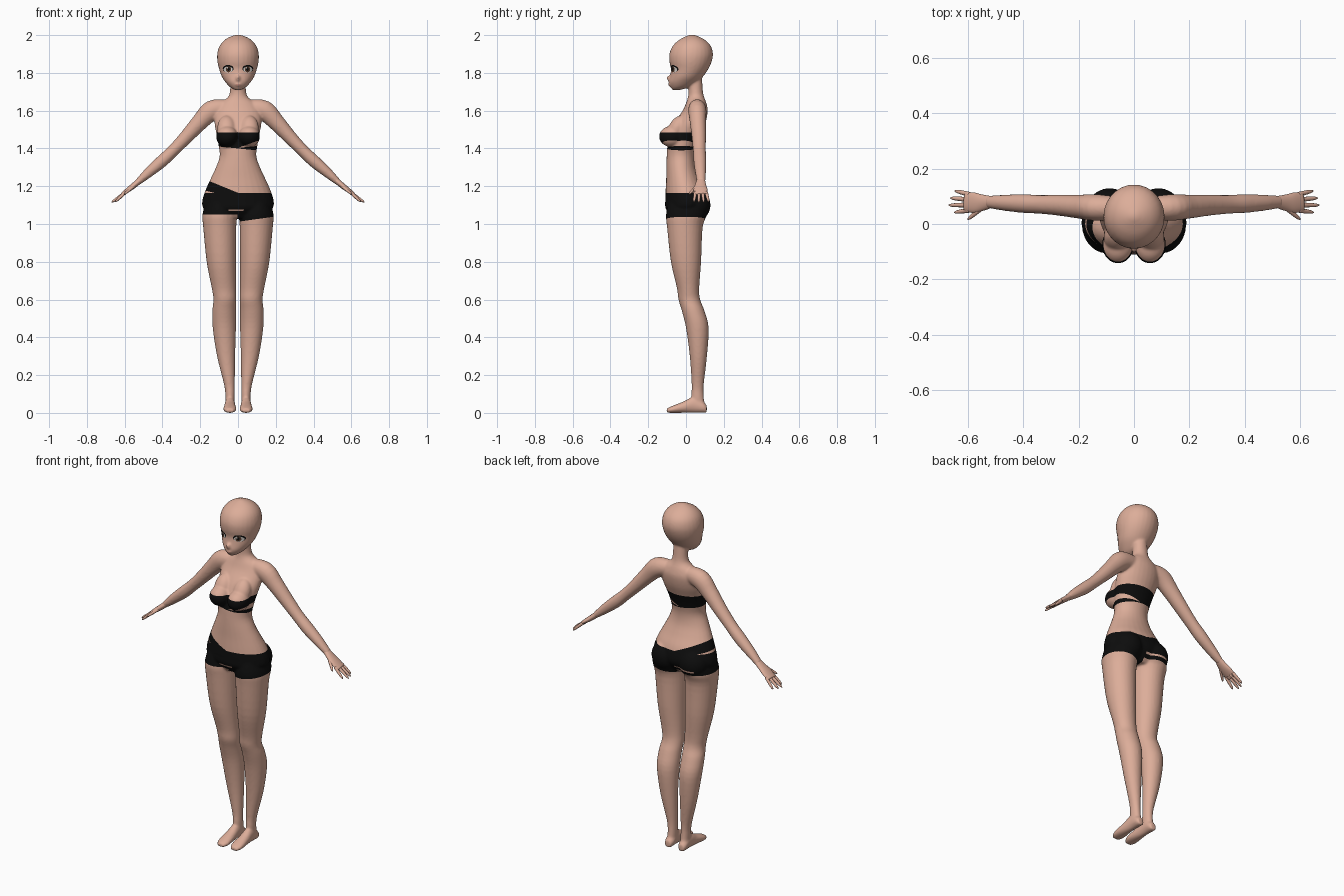
import bpy, bmesh, math
from mathutils import Vector, Matrix
from mathutils.bvhtree import BVHTree

if "Cube" in bpy.data.objects:
    bpy.data.objects.remove(bpy.data.objects["Cube"], do_unlink=True)

X, Y, Z = Vector((1, 0, 0)), Vector((0, 1, 0)), Vector((0, 0, 1))


def material(name, color):
    mat = bpy.data.materials.new(name)
    mat.use_nodes = True
    mat.diffuse_color = (*color, 1)
    bsdf = next(n for n in mat.node_tree.nodes if n.type == 'BSDF_PRINCIPLED')
    bsdf.inputs["Base Color"].default_value = (*color, 1)
    bsdf.inputs["Roughness"].default_value = 0.7
    return mat


skin = material("skin", (0.72, 0.42, 0.32))
black = material("black cloth", (0.004, 0.004, 0.004))
white = material("eye white", (0.7, 0.66, 0.62))
brown = material("iris brown", (0.1, 0.045, 0.025))
lip = material("lip", (0.58, 0.27, 0.21))


def smooth_rows(rows, steps=4):
    """Catmull-Rom interpolation between rows of numbers."""
    out = []
    for i in range(len(rows) - 1):
        a, b, c, d = (rows[max(0, min(len(rows) - 1, i + k))] for k in (-1, 0, 1, 2))
        for s in range(steps):
            t = s / steps
            out.append([0.5 * (2 * q + (r - p) * t + (2 * p - 5 * q + 4 * r - w) * t ** 2
                               + (3 * q - p - 3 * r + w) * t ** 3)
                        for p, q, r, w in zip(a, b, c, d)])
    return out + [list(rows[-1])]


def loft(bm, rows, side, axis=None, segs=28):
    """Closed skin over rows of (x, y, z, radius along side, other radius)."""
    rows = smooth_rows(rows)
    pts = [Vector(r[:3]) for r in rows]
    rings = []
    for i, r in enumerate(rows):
        t = axis or (pts[min(i + 1, len(pts) - 1)] - pts[max(i - 1, 0)]).normalized()
        s = (side - t * side.dot(t)).normalized()
        u = t.cross(s)
        rings.append([bm.verts.new(pts[i] + s * r[3] * math.cos(k * math.tau / segs)
                                   + u * r[4] * math.sin(k * math.tau / segs))
                      for k in range(segs)])
    for low, high in zip(rings, rings[1:]):
        for k in range(segs):
            n = (k + 1) % segs
            bm.faces.new((low[k], low[n], high[n], high[k]))
    bm.faces.new(rings[0])
    bm.faces.new(rings[-1])


def stack(bm, rows):
    """Level rings from rows of (z, x min, x max, y front, y back)."""
    loft(bm, [((a + b) / 2, (f + k) / 2, z, abs(b - a) / 2, (k - f) / 2)
              for z, a, b, f, k in rows], X, Z)


def ball(bm, pos, size, tilt=0):
    m = Matrix.Translation(pos) @ Matrix.Rotation(tilt, 4, 'X') @ Matrix.Diagonal((*size, 1))
    bmesh.ops.create_uvsphere(bm, u_segments=24, v_segments=16, radius=1, matrix=m)


def finish(name, bm, mats):
    bmesh.ops.recalc_face_normals(bm, faces=bm.faces[:])
    for f in bm.faces:
        f.smooth = True
    mesh = bpy.data.meshes.new(name)
    bm.to_mesh(mesh)
    for m in mats:
        mesh.materials.append(m)
    obj = bpy.data.objects.new(name, mesh)
    bpy.context.collection.objects.link(obj)
    return obj


body = bmesh.new()

# Torso and neck: z, half width, front, back
torso = [(1.03, .11, -.07, .07), (1.08, .18, -.107, .11), (1.12, .19, -.11, .12),
         (1.18, .172, -.108, .105), (1.24, .145, -.105, .075), (1.3, .117, -.104, .052),
         (1.36, .097, -.102, .047), (1.42, .104, -.098, .06), (1.48, .115, -.085, .082),
         (1.54, .125, -.058, .105), (1.6, .12, -.018, .115), (1.64, .095, .0, .108),
         (1.67, .055, .01, .097), (1.7, .043, .013, .09), (1.77, .04, .01, .085)]
stack(body, [(z, -w, w, f, k) for z, w, f, k in torso])

# Head with nose and mouth
head = [(1.71, .018, -.072, -.03), (1.725, .043, -.082, .02), (1.75, .066, -.09, .06),
        (1.78, .086, -.085, .09), (1.82, .1, -.08, .118), (1.86, .109, -.088, .136),
        (1.9, .11, -.088, .143), (1.94, .099, -.072, .133), (1.97, .076, -.043, .107),
        (1.99, .045, -.008, .073), (2.002, .01, .02, .04)]
stack(body, [(z, -w, w, f, k) for z, w, f, k in head])
ball(body, (0, -.084, 1.77), (.012, .02, .017), -.4)
ball(body, (0, -.082, 1.738), (.018, .013, .009))

# Legs: z, inner, outer, front, back
leg = [(1.12, .02, .17, -.09, .11), (1.05, .008, .188, -.106, .11), (.98, .009, .184, -.1, .088),
       (.8, .011, .166, -.08, .08), (.66, .011, .139, -.048, .07), (.6, .009, .13, -.04, .075),
       (.54, .011, .136, -.022, .098), (.45, .011, .134, .0, .12), (.3, .015, .111, .02, .111),
       (.15, .017, .074, .03, .094), (.09, .017, .067, .028, .094), (.03, .018, .066, .03, .1)]
# Feet: distance along y, half width, height
foot = [(.11, .018, .04), (.09, .026, .06), (.04, .027, .085), (-.01, .031, .062),
        (-.05, .035, .046), (-.08, .033, .034), (-.102, .02, .024)]
# Arms: x, y, z, radii
arm = [(.07, .058, 1.615, .042, .045), (.14, .06, 1.6, .048, .054), (.2, .063, 1.542, .043, .045),
       (.27, .068, 1.465, .038, .037), (.34, .071, 1.392, .034, .032), (.4, .074, 1.335, .034, .033),
       (.47, .077, 1.275, .029, .027), (.53, .08, 1.222, .022, .017)]
for s in (1, -1):
    stack(body, [(z, s * a, s * b, f, k) for z, a, b, f, k in leg])
    loft(body, [(s * .043, y, h / 2, w, h / 2) for y, w, h in foot], X, Y)
    loft(body, [(s * x, y, z, a, b) for x, y, z, a, b in arm], Y)
    ball(body, (s * .058, -.075, 1.463), (.058, .068, .056))
    ball(body, (s * .06, -.048, 1.505), (.05, .045, .075), -.5)
    ball(body, (s * .088, .05, 1.1), (.084, .08, .085))

# Fuse the body parts into one smooth skin
draft = finish("body_draft", body, [])
fuse = draft.modifiers.new("fuse", 'REMESH')
fuse.mode, fuse.voxel_size = 'VOXEL', 0.006
soften = draft.modifiers.new("soften", 'SMOOTH')
soften.factor, soften.iterations = 0.5, 7
deps = bpy.context.evaluated_depsgraph_get()
fused = bpy.data.meshes.new_from_object(draft.evaluated_get(deps))
bpy.data.objects.remove(draft, do_unlink=True)
body = bmesh.new()
body.from_mesh(fused)
bpy.data.meshes.remove(fused)

# Garment edges as sloped planes: height at x = 0, slope along x
WAIST, WAIST_RISE = (1.165, 0), (1.165, -.41)
HEM_RIGHT, HEM_LEFT = (1.05, 0), (1.012, .14)
HIP_SLIT = (1.135, -.24)
SEAT_LOW, SEAT_HIGH = (1.068, 0), (1.078, 0)
BAND_TOP, BAND_LOW = (1.485, 0), (1.4, -.1)
BAND_SLIT_LOW, BAND_SLIT_HIGH = (1.403, .1), (1.403, .36)
for h, k in (WAIST, WAIST_RISE, HEM_RIGHT, HEM_LEFT, HIP_SLIT, SEAT_LOW, SEAT_HIGH,
             BAND_TOP, BAND_LOW, BAND_SLIT_LOW, BAND_SLIT_HIGH):
    bmesh.ops.bisect_plane(body, geom=body.verts[:] + body.edges[:] + body.faces[:],
                           plane_co=(0, 0, h), plane_no=Vector((-k, 0, 1)).normalized())


def between(p, low, high):
    return low[0] + low[1] * p.x < p.z < high[0] + high[1] * p.x


def is_cloth(p):
    if abs(p.x) < .16 and between(p, BAND_LOW, BAND_TOP):
        return not (p.x > .01 and between(p, BAND_SLIT_LOW, BAND_SLIT_HIGH))
    if abs(p.x) > .22:
        return False
    if p.x > 0:
        shorts = between(p, HEM_LEFT, WAIST)
    else:
        shorts = between(p, HEM_RIGHT, WAIST_RISE)
    hip_slit = p.x < -.12 and between(p, WAIST, HIP_SLIT)
    nick = (-.05 < p.x < .03 if p.y < 0 else -.13 < p.x < 0) and between(p, SEAT_LOW, SEAT_HIGH)
    return shorts and not hip_slit and not nick


for f in body.faces:
    f.material_index = int(is_cloth(f.calc_center_median()))
finish("body", body, [skin, black])
surface = BVHTree.FromBMesh(body)


# Painted face details as thin discs laid on the head
def decal(name, x, z, w, h, lift, mat, segs=24, rings=4):
    bm = bmesh.new()

    def place(r, k):
        a = k * math.tau / segs
        px, pz = x + w * r * math.cos(a), z + h * r * math.sin(a)
        hit = surface.ray_cast(Vector((px, -1, pz)), Y)[0]
        return bm.verts.new((px, (hit.y if hit else -.07) - lift, pz))

    last = [place(0, 0)] * segs
    for ring in range(1, rings + 1):
        now = [place(ring / rings, k) for k in range(segs)]
        for k in range(segs):
            n = (k + 1) % segs
            if ring == 1:
                bm.faces.new((last[k], now[k], now[n]))
            else:
                bm.faces.new((last[k], now[k], now[n], last[n]))
        last = now
    finish(name, bm, [mat])


for side, s in (("left", 1), ("right", -1)):
    decal(side + "_lashes", s * .052, 1.822, .029, .02, .001, black)
    decal(side + "_eye_white", s * .052, 1.818, .024, .016, .002, white)
    decal(side + "_iris", s * .05, 1.819, .014, .016, .003, brown)
    decal(side + "_pupil", s * .05, 1.82, .007, .009, .004, black)
    decal(side + "_eye_glint", s * .05 - .006, 1.827, .004, .004, .005, white)
decal("lips", 0, 1.737, .014, .004, .001, lip)

# Hands: palm, four fanned fingers and a thumb
for side, s in (("left", 1), ("right", -1)):
    bm = bmesh.new()
    palm = [(.515, .08, 1.235, .021, .016), (.55, .077, 1.205, .03, .015),
            (.58, .077, 1.182, .037, .013), (.612, .08, 1.158, .033, .009)]
    loft(bm, [(s * x, y, z, a, b) for x, y, z, a, b in palm], Y)
    fingers = [((.595, .05 + .019 * i, 1.168), (tip, .042 + .026 * i, 1.215 - .15 * tip))
               for i, tip in enumerate((.65, .67, .665, .648))]
    fingers.append(((.548, .06, 1.203), (.602, .016, 1.158)))
    for a, b in fingers:
        a, b = Vector(a), Vector(b)
        rows = []
        for t, r in ((0, .009), (.5, .008), (.85, .006), (1, .002)):
            p = a.lerp(b, t)
            rows.append((s * p.x, p.y, p.z, r, r))
        loft(bm, rows, Y, segs=10)
    finish(side + "_hand", bm, [skin])
